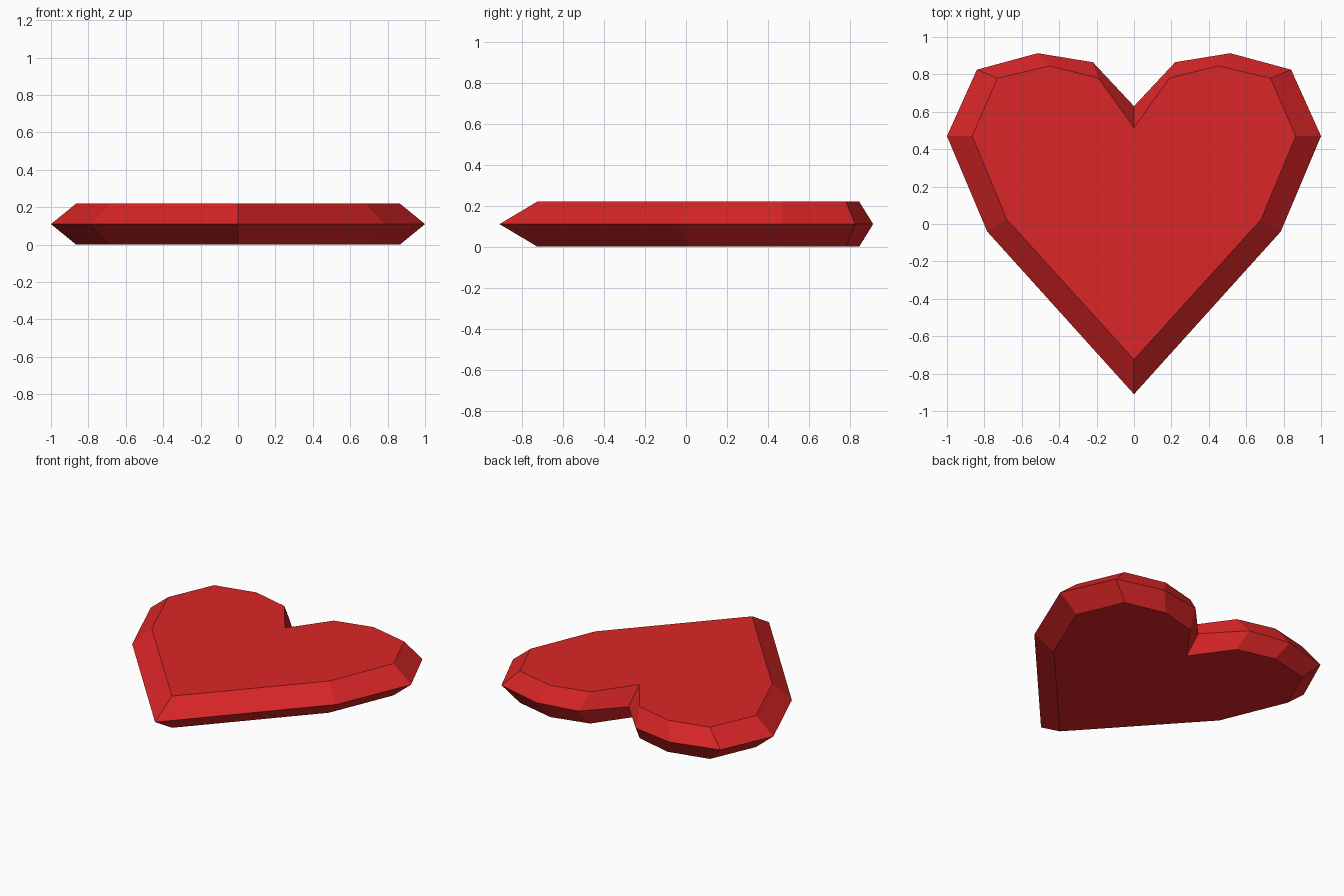
import bpy
import bmesh

cube = bpy.data.objects.get("Cube")
if cube:
    bpy.data.objects.remove(cube, do_unlink=True)

HEIGHT = 0.22

# Right-hand half outlines, from the bottom tip up to the notch
RIM = [(0, -0.91), (0.785, -0.04), (1, 0.47), (0.84, 0.825),
       (0.515, 0.913), (0.22, 0.865), (0, 0.63)]
FACE = [(0, -0.725), (0.68, 0.025), (0.865, 0.47), (0.73, 0.78),
        (0.45, 0.845), (0.19, 0.78), (0, 0.515)]


def mirrored(half):
    """Close a half outline across x = 0, counterclockwise."""
    return half + [(-x, y) for x, y in half[-2:0:-1]]


def make_material(name, color):
    mat = bpy.data.materials.new(name)
    mat.use_nodes = True
    mat.diffuse_color = color
    mat.node_tree.nodes["Principled BSDF"].inputs["Base Color"].default_value = color
    return mat


# Three stacked rings: flat bottom, wide girdle, flat top
bm = bmesh.new()
layers = [(FACE, 0), (RIM, HEIGHT / 2), (FACE, HEIGHT)]
rings = [[bm.verts.new((x, y, z)) for x, y in mirrored(half)] for half, z in layers]

# Bevelled sides
for low, high in zip(rings, rings[1:]):
    count = len(low)
    for i in range(count):
        j = (i + 1) % count
        bm.faces.new((low[i], low[j], high[j], high[i]))

# Flat heart faces
bm.faces.new(rings[-1])
bm.faces.new(rings[0][::-1])
bm.normal_update()

mesh = bpy.data.meshes.new("heart_gem")
bm.to_mesh(mesh)
bm.free()
mesh.materials.append(make_material("ruby red", (0.71, 0.019, 0.02, 1)))
heart = bpy.data.objects.new("heart_gem", mesh)
bpy.context.collection.objects.link(heart)
